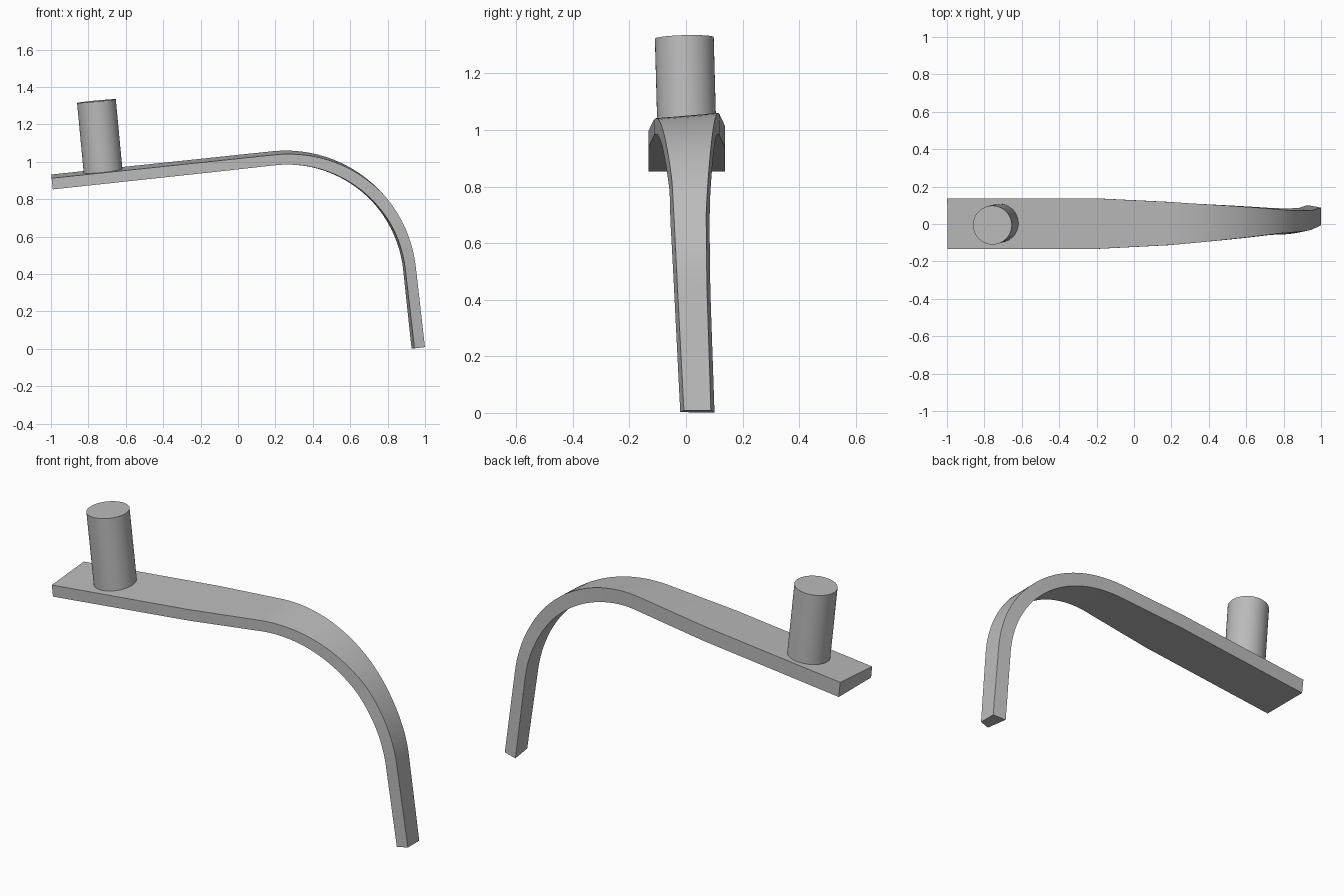
import bpy, bmesh, math
from mathutils import Vector

cube = bpy.data.objects.get("Cube")
if cube:
    bpy.data.objects.remove(cube)

grey = bpy.data.materials.new("plain grey")
grey.use_nodes = True
grey.diffuse_color = (0.5, 0.5, 0.5, 1)
grey.node_tree.nodes["Principled BSDF"].inputs["Base Color"].default_value = (0.5, 0.5, 0.5, 1)

# Outer path of the arm: straight beam, quarter bend, straight leg
RADIUS, CENTRE = 0.7, Vector((0.255, 0, 0.36))
START, END = math.radians(96), math.radians(6.5)
BEAM, BEND, LEG = 1.187, RADIUS * (START - END), 0.433


def path(s):
    """Point on the outer surface and its outward normal at length s."""
    angle = min(START, max(END, START - (s - BEAM) / RADIUS))
    normal = Vector((math.cos(angle), 0, math.sin(angle)))
    along = Vector((normal.z, 0, -normal.x))
    straight = min(0, s - BEAM) + max(0, s - BEAM - BEND)
    return CENTRE + normal * RADIUS + along * straight, normal


# length, front y, back y, inner flare, front drop, back skew, thickness
KEYS = [
    (0.00, -0.133, 0.137, 0.000, 0.02, 0.000, 0.080),
    (0.80, -0.133, 0.137, 0.000, 0.02, 0.000, 0.078),
    (1.19, -0.113, 0.118, 0.000, 0.02, 0.000, 0.076),
    (1.31, -0.103, 0.110, 0.000, 0.018, 0.000, 0.074),
    (1.85, -0.050, 0.078, 0.008, 0.00, 0.006, 0.064),
    (2.00, -0.043, 0.071, 0.012, 0.00, 0.010, 0.060),
    (2.28, -0.030, 0.074, 0.012, 0.00, 0.012, 0.057),
    (2.72, -0.007, 0.088, 0.013, 0.00, 0.016, 0.056),
]


def section(s):
    """Linear blend of the keyed section sizes."""
    for a, b in zip(KEYS, KEYS[1:]):
        if s <= b[0]:
            t = (s - a[0]) / (b[0] - a[0])
            return [p + (q - p) * t for p, q in zip(a[1:], b[1:])]
    return KEYS[-1][1:]


def finish(bm, name):
    bmesh.ops.recalc_face_normals(bm, faces=bm.faces)
    mesh = bpy.data.meshes.new(name)
    bm.to_mesh(mesh)
    bm.free()
    mesh.materials.append(grey)
    obj = bpy.data.objects.new(name, mesh)
    bpy.context.collection.objects.link(obj)
    bpy.ops.object.select_all(action='DESELECT')
    obj.select_set(True)
    bpy.context.view_layer.objects.active = obj
    bpy.ops.object.shade_smooth_by_angle(angle=math.radians(30))
    return obj


# Curved arm: four-cornered sections swept along the path
bm = bmesh.new()
steps = [0, 0.4, 0.8, 1.0] + [BEAM + BEND * i / 32 for i in range(33)] + [2.5, BEAM + BEND + LEG]
rings = []
for s in steps:
    point, normal = path(s)
    front, back, flare, drop, skew, thick = section(s)
    corners = [(front, drop), (back, 0), (back + flare, thick + skew), (front - flare, thick)]
    rings.append([bm.verts.new(point - normal * depth + Vector((0, y, 0))) for y, depth in corners])
for a, b in zip(rings, rings[1:]):
    for i in range(4):
        j = (i + 1) % 4
        bm.faces.new((a[i], a[j], b[j], b[i]))
bm.faces.new(rings[0])
bm.faces.new(rings[-1])
finish(bm, "curved_arm")

# Round peg standing square on the beam
base, top = Vector((-0.719, 0.005, 0.925)), Vector((-0.757, -0.006, 1.325))
axis = top - base
bm = bmesh.new()
bmesh.ops.create_cone(bm, cap_ends=True, segments=48, radius1=0.104, radius2=0.104, depth=axis.length)
peg = finish(bm, "round_peg")
peg.location = (base + top) / 2
peg.rotation_euler = axis.to_track_quat('Z', 'Y').to_euler()
